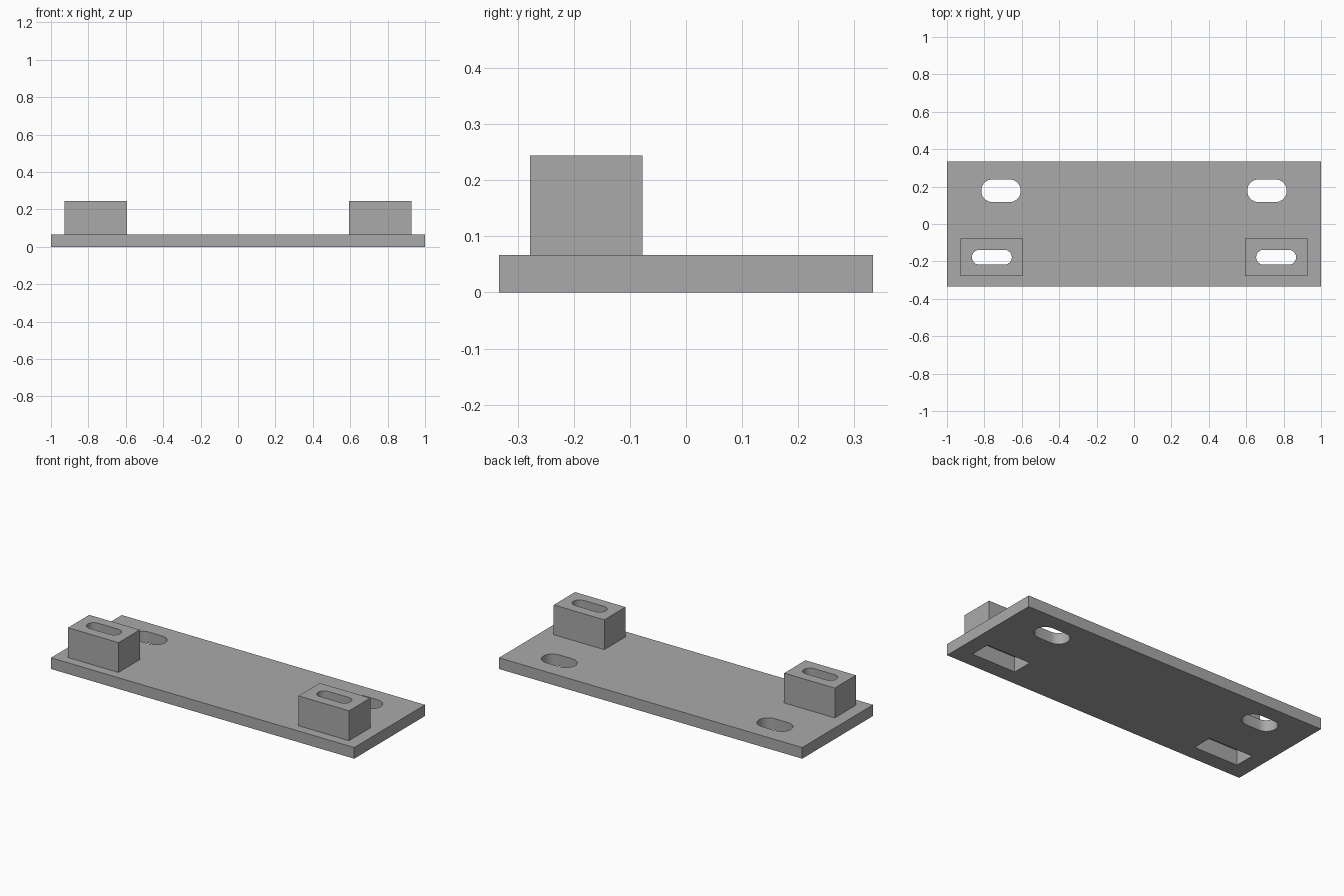
import bpy
import bmesh
from math import cos, sin, pi, radians

cube = bpy.data.objects.get("Cube")
if cube:
    bpy.data.objects.remove(cube, do_unlink=True)

MM = 2 / 90              # the plate is 90 x 30 x 3 units
ARC_STEPS = 16

grey = bpy.data.materials.new("plain_grey")
grey.use_nodes = True
grey.diffuse_color = (0.4, 0.4, 0.4, 1)
grey.node_tree.nodes["Principled BSDF"].inputs["Base Color"].default_value = grey.diffuse_color


def prism(name, outline, z0, z1):
    """Extrude a closed outline (in plate units) from z0 up to z1."""
    bm = bmesh.new()
    face = bm.faces.new([bm.verts.new((x * MM, y * MM, z0 * MM)) for x, y in outline])
    grown = bmesh.ops.extrude_face_region(bm, geom=[face])["geom"]
    verts = [v for v in grown if isinstance(v, bmesh.types.BMVert)]
    bmesh.ops.translate(bm, verts=verts, vec=(0, 0, (z1 - z0) * MM))
    bmesh.ops.recalc_face_normals(bm, faces=bm.faces)
    mesh = bpy.data.meshes.new(name)
    bm.to_mesh(mesh)
    bm.free()
    mesh.materials.append(grey)
    obj = bpy.data.objects.new(name, mesh)
    bpy.context.collection.objects.link(obj)
    return obj


def rectangle(cx, cy, length, width):
    a, b = length / 2, width / 2
    return [(cx - a, cy - b), (cx + a, cy - b), (cx + a, cy + b), (cx - a, cy + b)]


def slot(cx, cy, length, width):
    """Round-ended outline, long along x."""
    r, half = width / 2, (length - width) / 2
    points = []
    for side, start in ((1, -pi / 2), (-1, pi / 2)):
        for i in range(ARC_STEPS + 1):
            a = start + pi * i / ARC_STEPS
            points.append((cx + side * half + r * cos(a), cy + r * sin(a)))
    return points


plate = prism("mounting_plate", rectangle(0, 0, 90, 30), 0, 3)


def combine(tool, operation):
    """Apply a boolean to the plate and discard the tool."""
    tool.hide_render = True
    mod = plate.modifiers.new(tool.name, "BOOLEAN")
    mod.operation, mod.solver, mod.object = operation, "EXACT", tool
    bpy.context.view_layer.objects.active = plate
    bpy.ops.object.modifier_apply(modifier=mod.name)
    bpy.data.objects.remove(tool, do_unlink=True)


for side in (-1, 1):
    front_x, back_x = side * 34.2, side * 32
    # raised block fused to the plate
    combine(prism("block", rectangle(front_x, -8, 15, 9), 1, 11), "UNION")
    # rectangular pocket under the block, and the slot above it
    combine(prism("pocket", rectangle(front_x, -8, 13, 5.5), -1, 4), "DIFFERENCE")
    combine(prism("block_slot", slot(front_x, -8, 9.6, 3.6), -2, 13), "DIFFERENCE")
    # wider slot behind the block
    combine(prism("plate_slot", slot(back_x, 8, 9.5, 5.5), -2, 5), "DIFFERENCE")

# smooth only the rounded slot ends
bpy.ops.object.select_all(action="DESELECT")
plate.select_set(True)
bpy.context.view_layer.objects.active = plate
bpy.ops.object.shade_smooth_by_angle(angle=radians(30))
